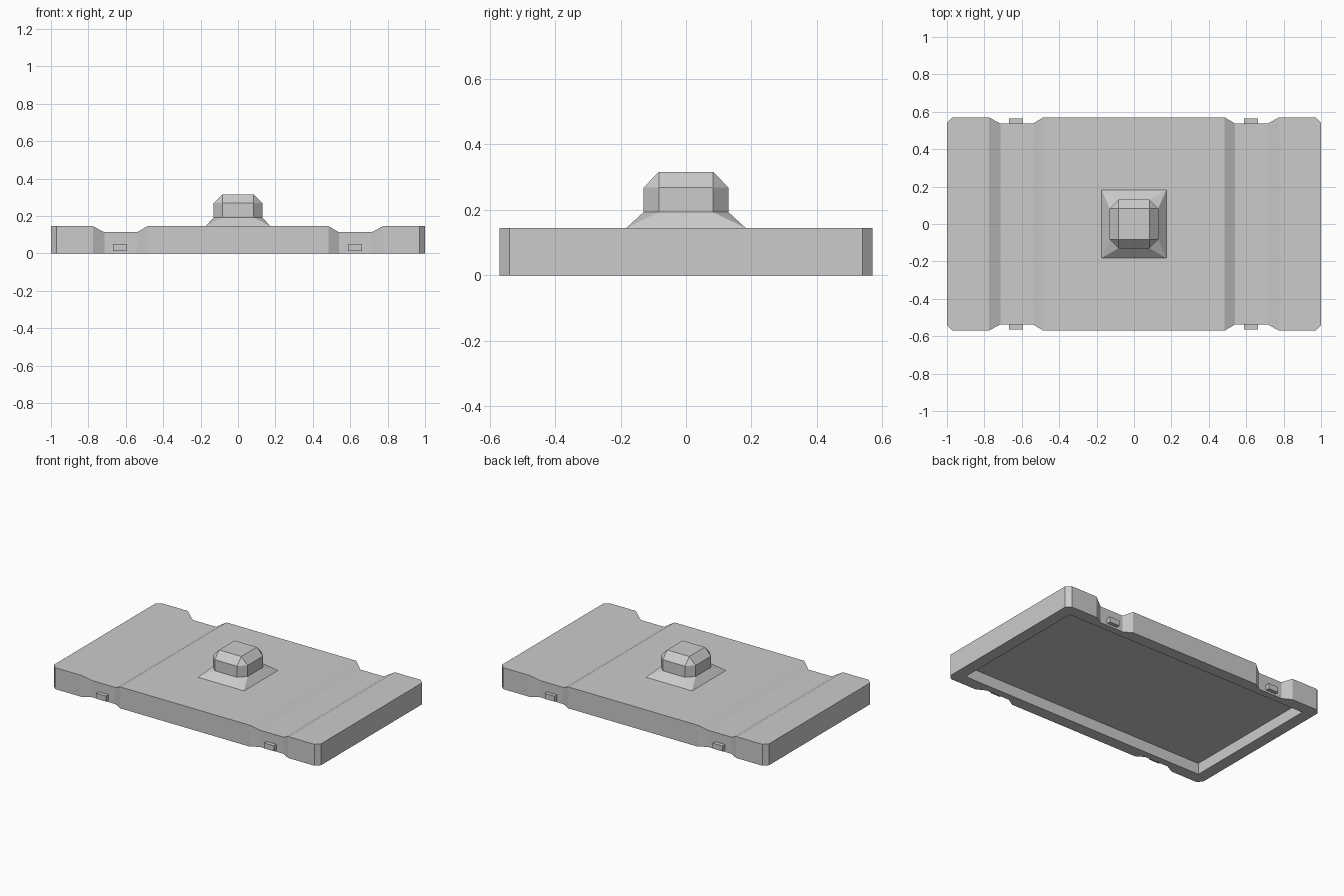
import bpy, bmesh

if "Cube" in bpy.data.objects:
    bpy.data.objects.remove(bpy.data.objects["Cube"])


def add_object(name, verts, faces):
    mesh = bpy.data.meshes.new(name)
    bm = bmesh.new()
    vs = [bm.verts.new(v) for v in verts]
    for f in faces:
        bm.faces.new([vs[i] for i in f])
    bmesh.ops.recalc_face_normals(bm, faces=bm.faces)
    bm.to_mesh(mesh)
    bm.free()
    ob = bpy.data.objects.new(name, mesh)
    bpy.context.collection.objects.link(ob)
    return ob


def add_box(name, lo, hi):
    bpy.ops.mesh.primitive_cube_add(size=1, location=[(a + b) / 2 for a, b in zip(lo, hi)])
    ob = bpy.context.object
    ob.name = name
    ob.scale = [b - a for a, b in zip(lo, hi)]
    return ob


# Lid: cross-sections (x, half depth, height) lofted along x, mirrored
half = [(0.485, 0.57, 0.145), (0.54, 0.537, 0.113), (0.715, 0.537, 0.113),
        (0.775, 0.57, 0.145), (0.97, 0.57, 0.145), (1.0, 0.54, 0.145)]
stations = [(-x, y, z) for x, y, z in reversed(half)] + half
n = len(stations)
verts, faces = [], []
for x, y, z in stations:
    verts += [(x, -y, 0), (x, -y, z), (x, y, z), (x, y, 0)]
for i in range(n - 1):
    a, b = 4 * i, 4 * i + 4
    faces += [(a + k, a + k + 1, b + k + 1, b + k) for k in range(3)]
e = 4 * (n - 1)
faces += [(0, 1, 2, 3), (e, e + 1, e + 2, e + 3)]
faces.append([4 * i for i in range(n)] + [4 * i + 3 for i in reversed(range(n))])
lid = add_object("lid", verts, faces)

# Hollow underside
cutter = add_box("cavity_cutter", (-0.92, -0.49, -0.1), (0.92, 0.49, 0.075))
cutter.hide_render = True
cutter.hide_viewport = True
cutter.display_type = 'WIRE'
mod = lid.modifiers.new("hollow", 'BOOLEAN')
mod.operation = 'DIFFERENCE'
mod.solver = 'EXACT'
mod.object = cutter

# Small clip tabs in the notches
for xc in (-0.631, 0.626):
    for s in (-1, 1):
        ys = sorted((s * 0.52, s * 0.563))
        add_box("clip_tab", (xc - 0.037, ys[0], 0.013), (xc + 0.037, ys[1], 0.05))

# Knob: square foot, eight-sided body, square top
w, c = 0.13, 0.083
octagon = [(w, c), (c, w), (-c, w), (-w, c), (-w, -c), (-c, -w), (c, -w), (w, -c)]
corners = [(1, 1), (-1, 1), (-1, -1), (1, -1)]
verts = [(x * 0.173, y * 0.182, 0.145) for x, y in corners]
verts += [(x, y, 0.193) for x, y in octagon]
verts += [(x, y, 0.268) for x, y in octagon]
verts += [(x * c, y * c, 0.316) for x, y in corners]
faces = [(0, 1, 2, 3), (20, 21, 22, 23)]
faces += [(4 + i, 4 + (i + 1) % 8, 12 + (i + 1) % 8, 12 + i) for i in range(8)]
for i in range(4):
    j = (i + 1) % 4
    p, q, r = 2 * i, 2 * i + 1, 2 * j
    faces += [(i, 4 + p, 4 + q), (i, j, 4 + r, 4 + q),
              (20 + i, 12 + p, 12 + q), (20 + i, 20 + j, 12 + r, 12 + q)]
add_object("knob", verts, faces)
